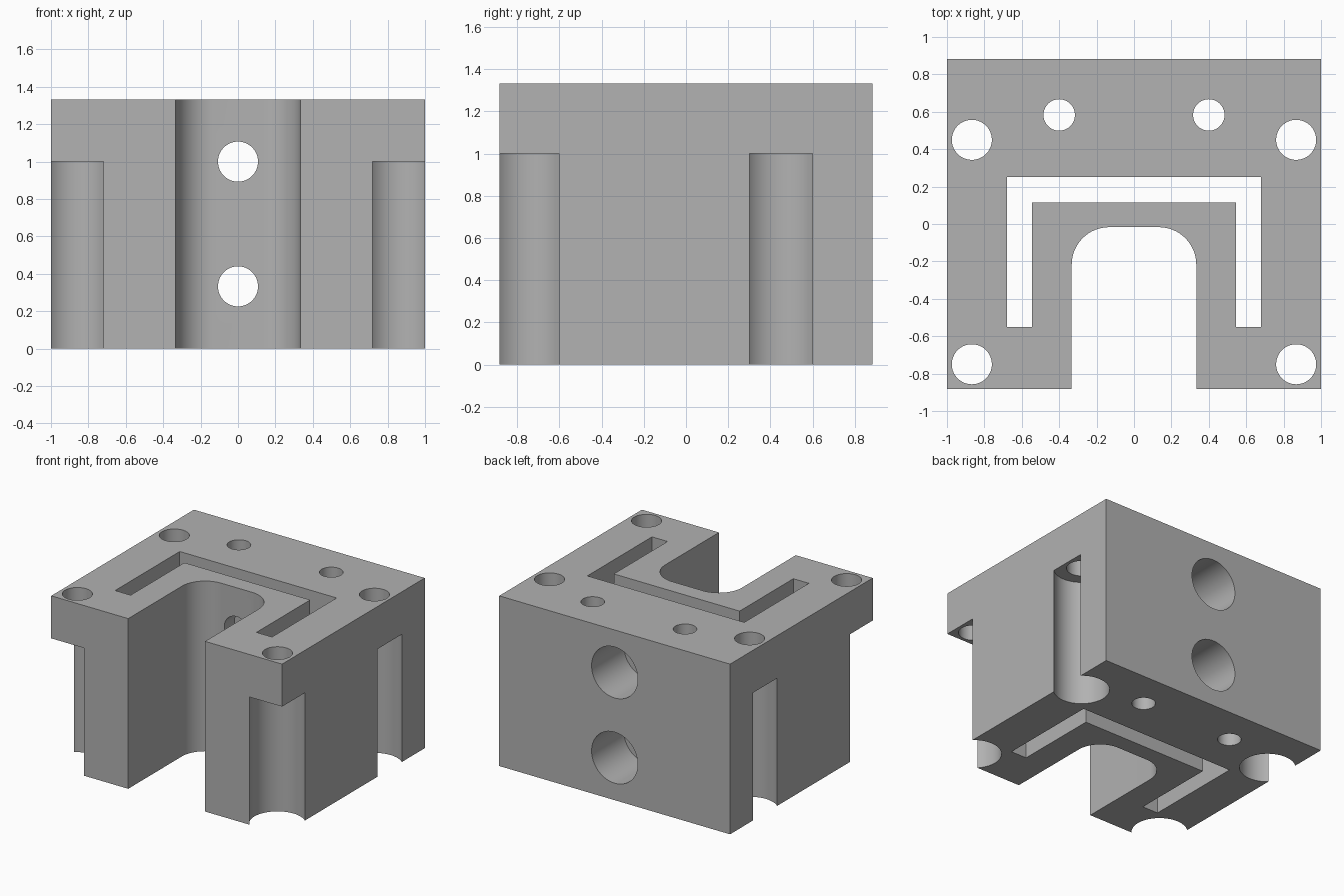
import bpy
import bmesh
from math import sin, cos, pi
from mathutils import Matrix

cube = bpy.data.objects.get("Cube")
if cube:
    bpy.data.objects.remove(cube)

W, D, H = 1.0, 0.883, 1.333      # half width, half depth, height
CHANNEL, CHANNEL_END, FILLET = 0.333, -0.017, 0.2

grey = bpy.data.materials.new("machined grey")
grey.use_nodes = True
grey.diffuse_color = (0.445, 0.445, 0.445, 1)
grey.node_tree.nodes["Principled BSDF"].inputs["Base Color"].default_value = grey.diffuse_color


def make_object(name, bm):
    bmesh.ops.recalc_face_normals(bm, faces=bm.faces)
    mesh = bpy.data.meshes.new(name)
    bm.to_mesh(mesh)
    bm.free()
    mesh.materials.append(grey)
    obj = bpy.data.objects.new(name, mesh)
    bpy.context.collection.objects.link(obj)
    return obj


def prism(name, half, z0, z1):
    """Extrude an outline given by its +x half, mirrored to -x."""
    outline = half + [(-x, y) for x, y in reversed(half)]
    bm = bmesh.new()
    face = bm.faces.new([bm.verts.new((x, y, z0)) for x, y in outline])
    top = bmesh.ops.extrude_face_region(bm, geom=[face])["geom"]
    verts = [v for v in top if isinstance(v, bmesh.types.BMVert)]
    bmesh.ops.translate(bm, verts=verts, vec=(0, 0, z1 - z0))
    return make_object(name, bm)


def cut(target, cutter):
    """Subtract the cutter for good and remove it."""
    cutter.hide_render = True
    mod = target.modifiers.new("cut", 'BOOLEAN')
    mod.operation = 'DIFFERENCE'
    mod.solver = 'EXACT'
    mod.object = cutter
    bpy.context.view_layer.objects.active = target
    bpy.ops.object.modifier_apply(modifier=mod.name)
    bpy.data.objects.remove(cutter)


def bore(target, radius, start, end, x, other, axis='Z'):
    """Drill a round hole along z at (x, y) or along y at (x, z)."""
    mid = (start + end) / 2
    if axis == 'Z':
        place = Matrix.Translation((x, other, mid))
    else:
        place = Matrix.Translation((x, mid, other)) @ Matrix.Rotation(pi / 2, 4, 'X')
    bm = bmesh.new()
    bmesh.ops.create_cone(bm, cap_ends=True, segments=64, radius1=radius,
                          radius2=radius, depth=end - start, matrix=place)
    cut(target, make_object("drill", bm))


# Block with the round-cornered channel open to the front
arc = [(CHANNEL - FILLET + FILLET * cos(a), CHANNEL_END - FILLET + FILLET * sin(a))
       for a in [i * pi / 32 for i in range(17)]]
block = prism("bearing_block", [(W, D), (W, -D), (CHANNEL, -D)] + arc, 0, H)

# Narrow slot wrapped around the channel, right through
slot = [(0.68, 0.25), (0.68, -0.55), (0.545, -0.55), (0.545, 0.115)]
cut(block, prism("slot_cutter", slot, -0.1, H + 0.1))

for side in (-1, 1):
    # Corner bolt holes with wide reliefs breaking out of the sides
    for y in (-0.75, 0.45):
        bore(block, 0.2, -0.1, 1.0, side * 0.867, y)
        bore(block, 0.107, 0.9, H + 0.1, side * 0.867, y)
    # Small dowel holes
    bore(block, 0.084, -0.1, H + 0.1, side * 0.4, 0.583)

# Horizontal bolt holes, counterbored from the back
for z in (0.333, 1.0):
    bore(block, 0.2, 0.483, D + 0.1, 0, z, 'Y')
    bore(block, 0.107, -0.15, 0.6, 0, z, 'Y')

bpy.ops.object.select_all(action='DESELECT')
block.select_set(True)
bpy.context.view_layer.objects.active = block
bpy.ops.object.shade_smooth_by_angle(angle=pi / 6)
